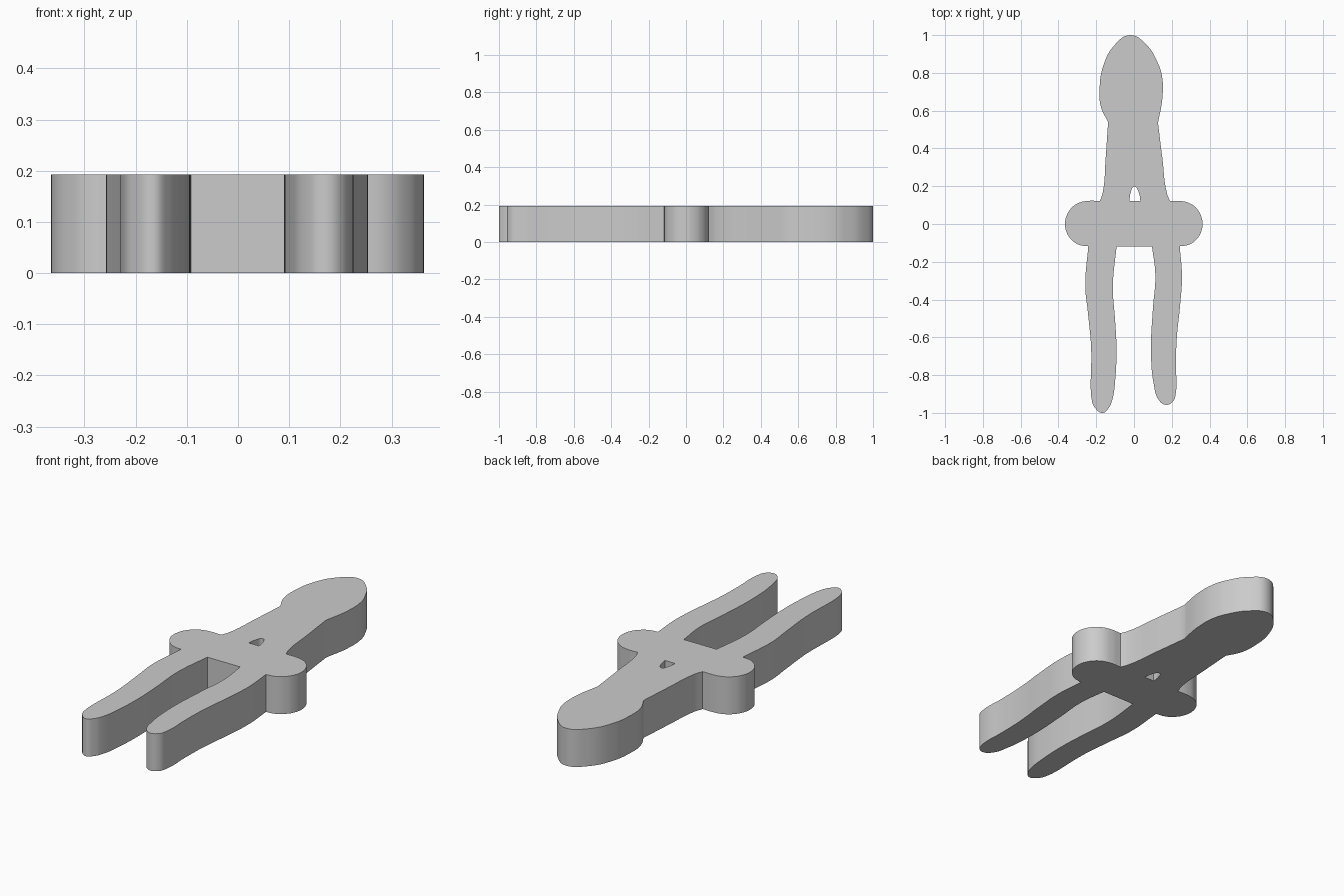
import bpy
import bmesh

cube = bpy.data.objects.get("Cube")
if cube:
    bpy.data.objects.remove(cube, do_unlink=True)

THICKNESS = 0.193

# Outline sections: the first and last points of each section are sharp corners
head = [(-0.165, 0.17), (-0.15, 0.35), (-0.137, 0.54), (-0.175, 0.62), (-0.182, 0.72),
        (-0.165, 0.83), (-0.105, 0.945), (-0.02, 1.0), (0.065, 0.95),
        (0.125, 0.855), (0.147, 0.79), (0.151, 0.675), (0.127, 0.535),
        (0.15, 0.35), (0.175, 0.16), (0.19, 0.122)]
left_arm = [(0.245, 0.122), (0.292, 0.111), (0.329, 0.085), (0.354, 0.046),
            (0.363, 0), (0.354, -0.046), (0.329, -0.083), (0.292, -0.109), (0.242, -0.118)]
left_leg = [(0.254, -0.28), (0.245, -0.42), (0.226, -0.61), (0.222, -0.75),
            (0.222, -0.89), (0.206, -0.94), (0.168, -0.957),
            (0.13, -0.93), (0.105, -0.85), (0.09, -0.67), (0.1, -0.45),
            (0.113, -0.27), (0.095, -0.118)]
right_leg = [(-0.092, -0.118), (-0.112, -0.33), (-0.1, -0.51), (-0.093, -0.65),
             (-0.099, -0.82), (-0.115, -0.93), (-0.135, -0.975), (-0.165, -1.0),
             (-0.205, -0.975), (-0.222, -0.94), (-0.227, -0.65),
             (-0.245, -0.46), (-0.258, -0.33), (-0.242, -0.118)]
right_arm = [(-x - 0.002, y) for x, y in reversed(left_arm[:-1])] + [(-0.18, 0.122)]
outline = head + left_arm + left_leg + right_leg + right_arm
corners = {head[-1], left_arm[-1], left_leg[-1], right_leg[0], right_leg[-1],
           right_arm[-1], head[12], head[2]}

# Small rounded window in the waist
window = [(-0.024, 0.122), (-0.018, 0.165), (0.002, 0.198), (0.024, 0.17), (0.034, 0.122)]


def add_loop(curve, points, sharp):
    """Closed bezier loop, smooth except at the sharp points."""
    spline = curve.splines.new("BEZIER")
    spline.bezier_points.add(len(points) - 1)
    spline.use_cyclic_u = True
    for bp, p in zip(spline.bezier_points, points):
        bp.co = (*p, 0)
        kind = "VECTOR" if p in sharp else "AUTO"
        bp.handle_left_type = bp.handle_right_type = kind


# Flat figure cut from a plate
curve = bpy.data.curves.new("figure_plate", "CURVE")
curve.dimensions = "2D"
curve.fill_mode = "BOTH"
curve.resolution_u = 6
curve.extrude = THICKNESS / 2
add_loop(curve, outline, corners)
add_loop(curve, window, {window[0], window[-1]})
plate = bpy.data.objects.new("figure_plate", curve)
bpy.context.collection.objects.link(plate)
bpy.ops.object.select_all(action="DESELECT")
plate.select_set(True)
bpy.context.view_layer.objects.active = plate
bpy.ops.object.convert(target="MESH")
plate = bpy.context.object

# Weld caps to walls and stand the plate on the ground
bm = bmesh.new()
bm.from_mesh(plate.data)
bmesh.ops.remove_doubles(bm, verts=bm.verts, dist=0.0005)
bmesh.ops.recalc_face_normals(bm, faces=bm.faces)
bmesh.ops.translate(bm, verts=bm.verts, vec=(0, 0, THICKNESS / 2))
bm.to_mesh(plate.data)
bm.free()

# Plain grey material
grey = bpy.data.materials.new("plain_grey")
grey.use_nodes = True
colour = (0.6, 0.6, 0.6, 1)
grey.diffuse_color = colour
grey.node_tree.nodes["Principled BSDF"].inputs["Base Color"].default_value = colour
plate.data.materials.clear()
plate.data.materials.append(grey)
bpy.ops.object.shade_smooth_by_angle(angle=0.5)
